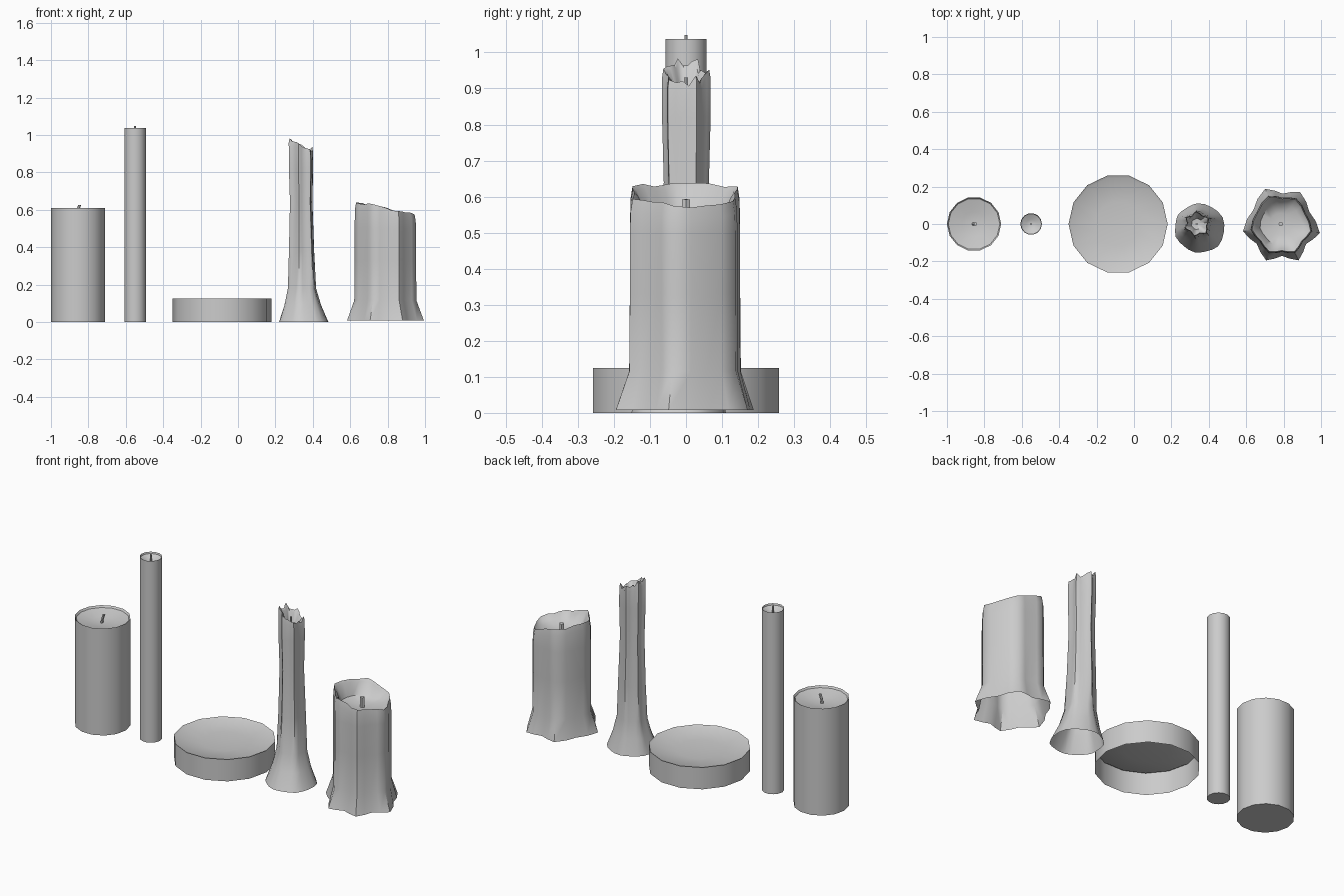
import bpy, bmesh, math, random
from mathutils import Vector

if "Cube" in bpy.data.objects:
    bpy.data.objects.remove(bpy.data.objects["Cube"])

random.seed(4)


def loft(name, rings, tip=None, bottom=False, angle=35):
    """Skin rings listed from the bottom, up the outside and into the bowl."""
    bm = bmesh.new()
    vs = [[bm.verts.new(p) for p in ring] for ring in rings]
    n = len(vs[0])
    if bottom:
        bm.faces.new(vs[0][::-1])
    for a, b in zip(vs, vs[1:]):
        for i in range(n):
            j = (i + 1) % n
            bm.faces.new((a[i], a[j], b[j], b[i]))
    if tip:
        c = bm.verts.new(tip)
        for i in range(n):
            bm.faces.new((vs[-1][i], vs[-1][(i + 1) % n], c))
    me = bpy.data.meshes.new(name)
    bm.to_mesh(me)
    bm.free()
    ob = bpy.data.objects.new(name, me)
    bpy.context.collection.objects.link(ob)
    me.shade_smooth()
    me.set_sharp_from_angle(angle=math.radians(angle))
    return ob


def circle(x, y, z, r, n=14):
    return [(x + r * math.cos(2 * math.pi * i / n),
             y + r * math.sin(2 * math.pi * i / n), z) for i in range(n)]


def candle(name, x, r, h, depth, bottom=True):
    rings = [circle(x, 0, 0, r), circle(x, 0, h, r),
             circle(x, 0, h - depth * .3, r * .95),
             circle(x, 0, h - depth * .8, r * .45)]
    loft(name, rings, (x, 0, h - depth), bottom)


def wick(name, x, z0, z1, r, lean=0.0):
    zm = (z0 + z1) / 2
    loft(name, [circle(x, 0, z0, r, 6), circle(x + lean * .35, 0, zm, r, 6),
                circle(x + lean, 0, z1, r, 6)],
         (x + lean, 0, z1 + .001), True, 40)


def lobes(tips, steps=4):
    """(angle, lobe weight, tip radius factor) around an uneven star."""
    out = []
    for k, (a, f) in enumerate(tips):
        b, g = tips[(k + 1) % len(tips)]
        if b <= a:
            b += 360
        for s in range(steps):
            t = s / steps
            w = (.5 + .5 * math.cos(2 * math.pi * t)) ** 1.2
            out.append((math.radians(a + (b - a) * t), w, f + (g - f) * t))
    return out


def star(shape, cx, cy, tip_r, valley_r, z):
    """z is a number or a list of heights, one per point."""
    pts = []
    for i, (a, w, f) in enumerate(shape):
        r = (valley_r + (tip_r - valley_r) * w) * f
        h = z[i] if isinstance(z, list) else z
        pts.append((cx + r * math.cos(a), cy + r * math.sin(a), h))
    return pts


# Plain candles and the shallow open-bottomed dish candle
candle("pillar_candle", -.855, .145, .61, .035)
wick("pillar_wick", -.861, .57, .626, .008, .014)
candle("taper_candle", -.55, .058, 1.037, .032)
wick("taper_wick", -.55, 1.0, 1.048, .005)
candle("wide_low_candle", -.085, .265, .125, .025, bottom=False)

# Melted pillar: flared star foot, fluted wall, ragged sloping rim and bowl
shape = lobes([(-13, 1.02), (59, .95), (114, .98), (191, .98), (248, 1.0), (296, 1.03)])
cx = .785
rim = [.607 - .2 * .165 * math.cos(a) + .004 * w + random.uniform(-.008, .008)
       for a, w, f in shape]
low = [z - .035 for z in rim]
loft("melted_pillar", [
    star(shape, cx, 0, .21, .168, .008),
    star(shape, cx, 0, .170, .148, .115),
    star(shape, cx, 0, .168, .147, .33),
    star(shape, cx, 0, .168, .147, .50),
    star(shape, cx, 0, .166, .146, low),
    star(shape, cx, 0, .160, .140, rim),
    star(shape, cx, 0, .148, .130, [z - .012 for z in rim]),
    star(shape, cx, 0, .115, .108, .555),
    star(shape, cx, 0, .060, .060, .54)], (cx, 0, .535), angle=50)
wick("melted_pillar_wick", cx, .53, .592, .013)

# Melted taper: round trumpet foot leaning forward, fluted stem, notched rim
shape = lobes([(25, 1.0), (95, .98), (150, 1.0), (200, 1.0), (258, .97), (315, 1.02)])
rim = [.945 - .025 * math.cos(a) + .012 * (w - .6) + random.uniform(-.012, .012)
       for a, w, f in shape]
loft("melted_taper", [
    star(shape, .351, -.022, .136, .130, 0),
    star(shape, .346, -.012, .103, .095, .09),
    star(shape, .343, -.005, .081, .070, .18),
    star(shape, .341, 0, .073, .058, .38),
    star(shape, .339, 0, .065, .050, .64),
    star(shape, .338, 0, .070, .053, .82),
    star(shape, .337, 0, .070, .053, [z - .025 for z in rim]),
    star(shape, .337, 0, .066, .050, rim),
    star(shape, .337, 0, .056, .042, [z - .01 for z in rim]),
    star(shape, .337, 0, .030, .028, .885)], (.337, 0, .88), angle=50)
wick("melted_taper_wick", .335, .875, .93, .006)
